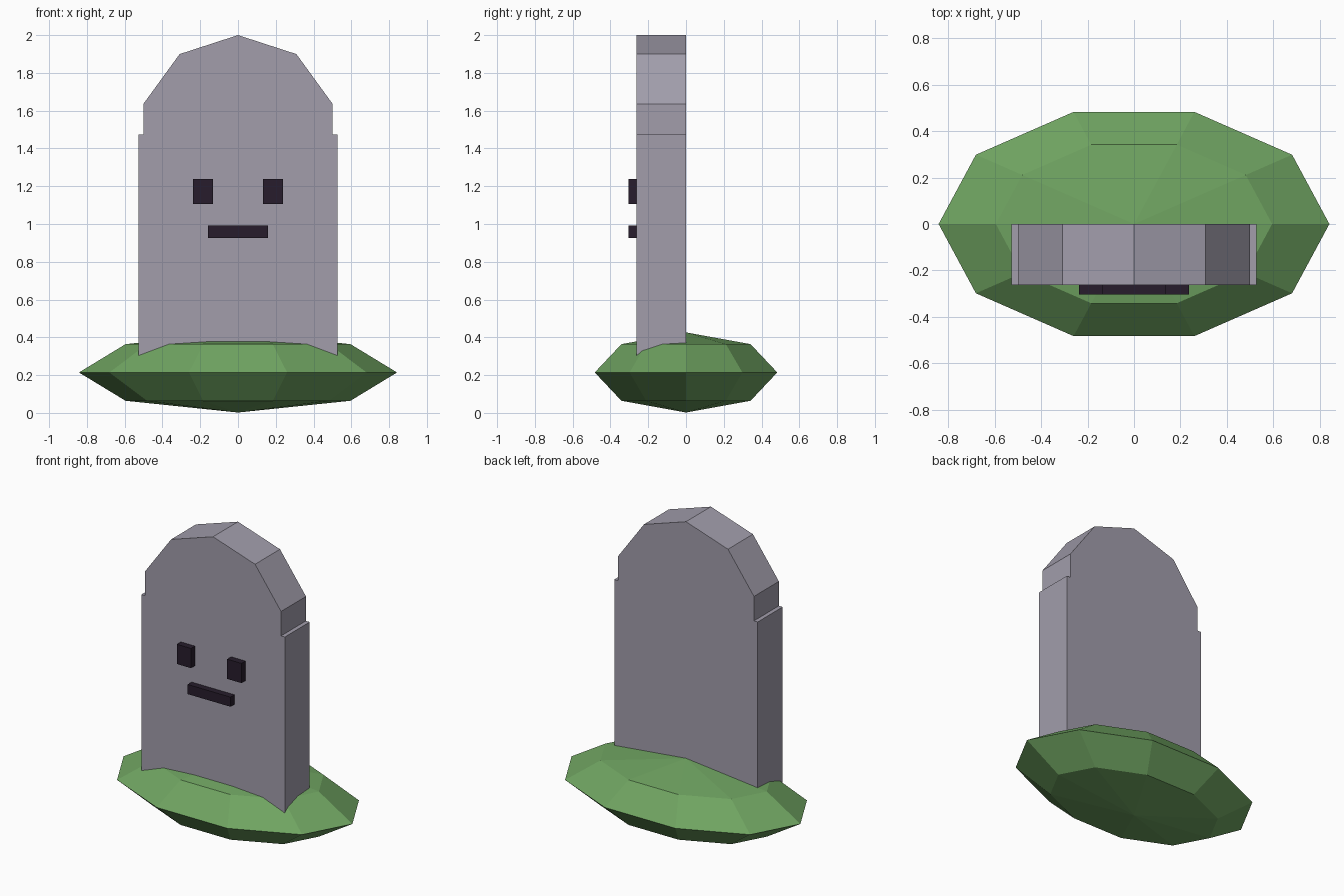
import bpy, bmesh
from math import sin, cos, radians
from mathutils import Matrix

if "Cube" in bpy.data.objects:
    bpy.data.objects.remove(bpy.data.objects["Cube"])


def material(name, rgb):
    m = bpy.data.materials.new(name)
    m.diffuse_color = (*rgb, 1)
    m.use_nodes = True
    m.node_tree.nodes["Principled BSDF"].inputs["Base Color"].default_value = m.diffuse_color
    return m


def finish(name, bm, mat):
    bmesh.ops.recalc_face_normals(bm, faces=bm.faces)
    me = bpy.data.meshes.new(name)
    bm.to_mesh(me)
    bm.free()
    me.materials.append(mat)
    ob = bpy.data.objects.new(name, me)
    bpy.context.collection.objects.link(ob)
    return ob


def box(name, x, y, z, mat):
    bm = bmesh.new()
    size = [b - a for a, b in (x, y, z)]
    mid = [(a + b) / 2 for a, b in (x, y, z)]
    bmesh.ops.create_cube(bm, size=1, matrix=Matrix.Translation(mid) @ Matrix.Diagonal((*size, 1)))
    return finish(name, bm, mat)


stone = material("stone", (0.36, 0.34, 0.41))
grass = material("grass", (0.16, 0.37, 0.12))
dark = material("dark", (0.02, 0.012, 0.025))

# grassy mound: flattened ten-sided sphere
bm = bmesh.new()
bmesh.ops.create_uvsphere(bm, u_segments=10, v_segments=4, radius=1)
bmesh.ops.transform(bm, verts=bm.verts, matrix=Matrix.Translation((0, 0, 0.214))
                    @ Matrix.Diagonal((0.842, 0.508, 0.212, 1))
                    @ Matrix.Rotation(radians(18), 4, 'Z'))
finish("mound", bm, grass)

# headstone: straight slab with a slightly narrower decagonal arch on top
R, SPRING, HALF_W, BACK, FRONT = 0.526, 1.474, 0.528, 0.0, -0.262
arch = [(R * cos(radians(a)), SPRING + R * sin(radians(a))) for a in range(18, 163, 36)]
neck = arch[0][0]
profile = [(HALF_W, 0.21), (HALF_W, SPRING), (neck, SPRING), *arch,
           (-neck, SPRING), (-HALF_W, SPRING), (-HALF_W, 0.21)]
bm = bmesh.new()
face = bm.faces.new([bm.verts.new((x, FRONT, z)) for x, z in profile])
ext = bmesh.ops.extrude_face_region(bm, geom=[face], use_keep_orig=True)
bmesh.ops.translate(bm, vec=(0, BACK - FRONT, 0),
                    verts=[v for v in ext["geom"] if isinstance(v, bmesh.types.BMVert)])
finish("headstone", bm, stone)

# face: two eyes and a mouth, slightly sunk into the stone
depth = (-0.304, -0.24)
box("eye_right", (0.133, 0.238), depth, (1.106, 1.237), dark)
box("eye_left", (-0.238, -0.133), depth, (1.106, 1.237), dark)
box("mouth", (-0.158, 0.158), depth, (0.927, 0.991), dark)
